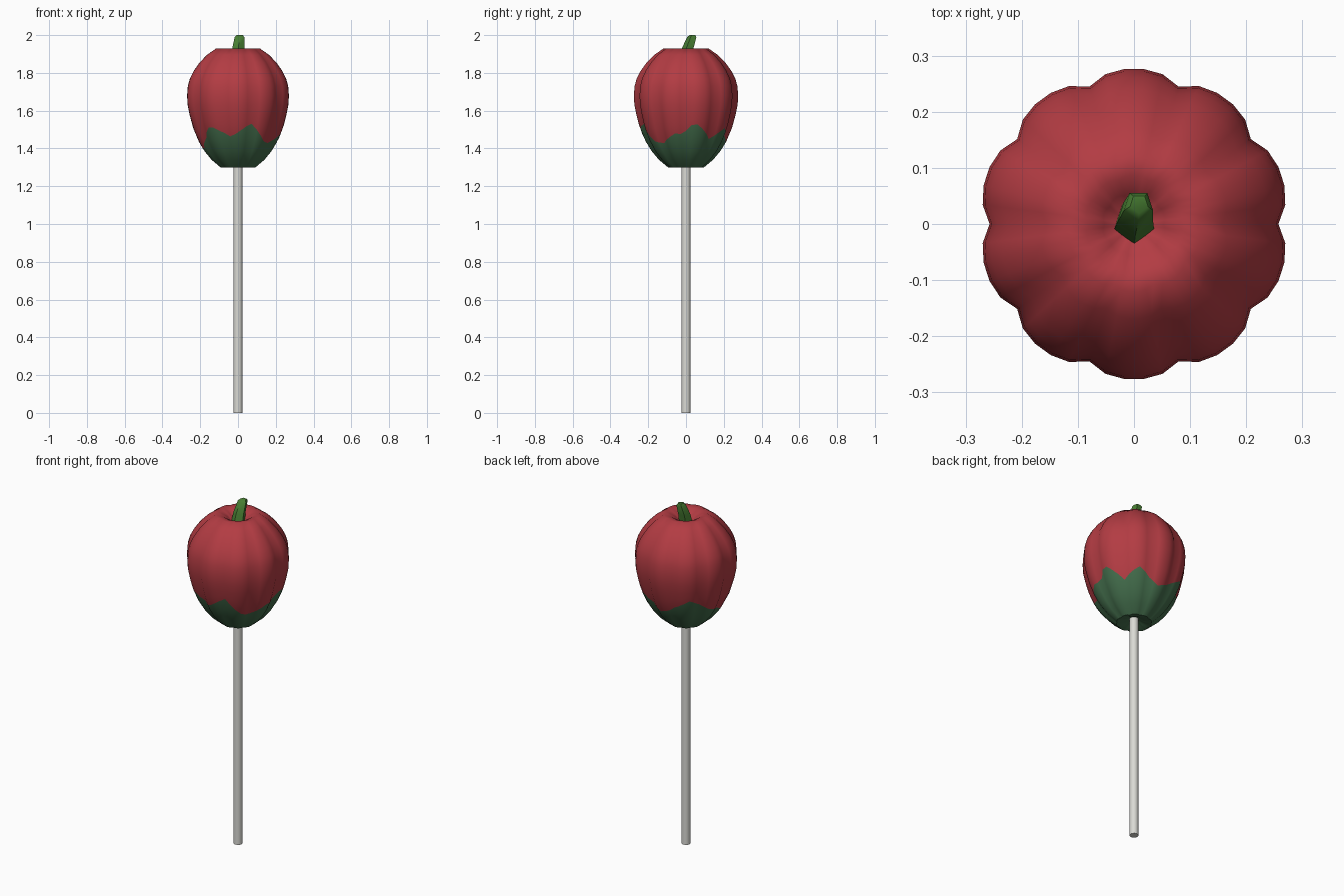
import bpy, bmesh, math

if "Cube" in bpy.data.objects:
    bpy.data.objects.remove(bpy.data.objects["Cube"])

def material(name, rgb):
    m = bpy.data.materials.new(name)
    m.diffuse_color = (*rgb, 1)
    m.use_nodes = True
    m.node_tree.nodes["Principled BSDF"].inputs["Base Color"].default_value = m.diffuse_color
    return m

RED = material("red skin", (0.45, 0.045, 0.056))
LEAF = material("dark leaf green", (0.055, 0.15, 0.07))
STEM = material("stem green", (0.065, 0.21, 0.033))
STICK = material("off white stick", (0.70, 0.70, 0.66))

def lerp_table(table, x):
    for (x0, y0), (x1, y1) in zip(table, table[1:]):
        if x <= x1:
            return y0 + (y1 - y0) * (x - x0) / (x1 - x0)
    return table[-1][1]

def build(name, rings, mats, split=None, caps=True):
    """Skin a stack of rings; faces below row `split` use the second material."""
    bm = bmesh.new()
    rows = [[bm.verts.new(p) for p in ring] for ring in rings]
    n = len(rows[0])
    for k in range(len(rows) - 1):
        for i in range(n):
            j = (i + 1) % n
            f = bm.faces.new((rows[k][i], rows[k][j], rows[k + 1][j], rows[k + 1][i]))
            f.material_index = 1 if split is not None and k < split else 0
    if caps:
        bm.faces.new(rows[0][::-1]).material_index = 1 if split else 0
        bm.faces.new(rows[-1])
    me = bpy.data.meshes.new(name)
    bm.to_mesh(me)
    bm.free()
    for m in mats:
        me.materials.append(m)
    ob = bpy.data.objects.new(name, me)
    bpy.context.collection.objects.link(ob)
    bpy.ops.object.select_all(action='DESELECT')
    ob.select_set(True)
    bpy.context.view_layer.objects.active = ob
    bpy.ops.object.shade_smooth_by_angle(angle=math.radians(50))
    return ob

# ribbed fruit head: ten lobes of five columns, leafy zigzag at the base
LOW = [(0.02, 1.325), (0.055, 1.308), (0.093, 1.30), (0.14, 1.34), (0.177, 1.385)]
MID = [(1.385, 0.177), (1.42, 0.199), (1.46, 0.22), (1.52, 0.242), (1.58, 0.257)]
HIGH = [(0.257, 1.58), (0.267, 1.63), (0.270, 1.68), (0.266, 1.73), (0.255, 1.77),
        (0.235, 1.81), (0.205, 1.853), (0.165, 1.895), (0.118, 1.928),
        (0.085, 1.923), (0.055, 1.905), (0.03, 1.88)]
# leaf edge height by direction in degrees
EDGE = [(-180, 1.43), (-160, 1.395), (-127, 1.52), (-99, 1.46), (-73, 1.535),
        (-52, 1.44), (-38, 1.425), (-14, 1.48), (-4, 1.475), (11, 1.54), (36, 1.45),
        (57, 1.51), (85, 1.43), (100, 1.45), (130, 1.53), (160, 1.45), (180, 1.43)]
LOBE = (0.93, 0.982, 1.0, 1.0, 0.982)

def point(i, r, z):
    a = math.tau * i / 50
    r *= 1.025 * LOBE[i % 5]
    return (r * math.cos(a), r * math.sin(a), z)

def leaf_edge(i):
    d = 7.2 * i
    return lerp_table(EDGE, d - 360 if d > 180 else d)

def mid_ring(height):
    zs = [height(leaf_edge(i)) for i in range(50)]
    return [point(i, lerp_table(MID, z), z) for i, z in enumerate(zs)]

rings = [[point(i, r, z) for i in range(50)] for r, z in LOW]
rings += [mid_ring(lambda h: (h + 1.385) / 2), mid_ring(lambda h: h),
          mid_ring(lambda h: (h + 1.58) / 2)]
rings += [[point(i, r, z) for i in range(50)] for r, z in HIGH]
build("fruit_head", rings, [RED, LEAF], split=len(LOW) + 1)

# plain round and five-sided parts
def ring(n, cx, cy, r, z, start=0.0):
    return [(cx + r * math.cos(start + math.tau * i / n),
             cy + r * math.sin(start + math.tau * i / n), z) for i in range(n)]

build("stick", [ring(12, 0, 0, 0.024, 0), ring(12, 0, 0, 0.024, 1.34)], [STICK])

s = -math.pi / 2
build("stem", [ring(5, 0, 0, 0.038, 1.87, s), ring(5, 0.002, 0.012, 0.034, 1.93, s),
               ring(5, 0.008, 0.033, 0.027, 1.99, s), ring(5, 0.009, 0.036, 0.017, 2.0, s)],
      [STEM])
